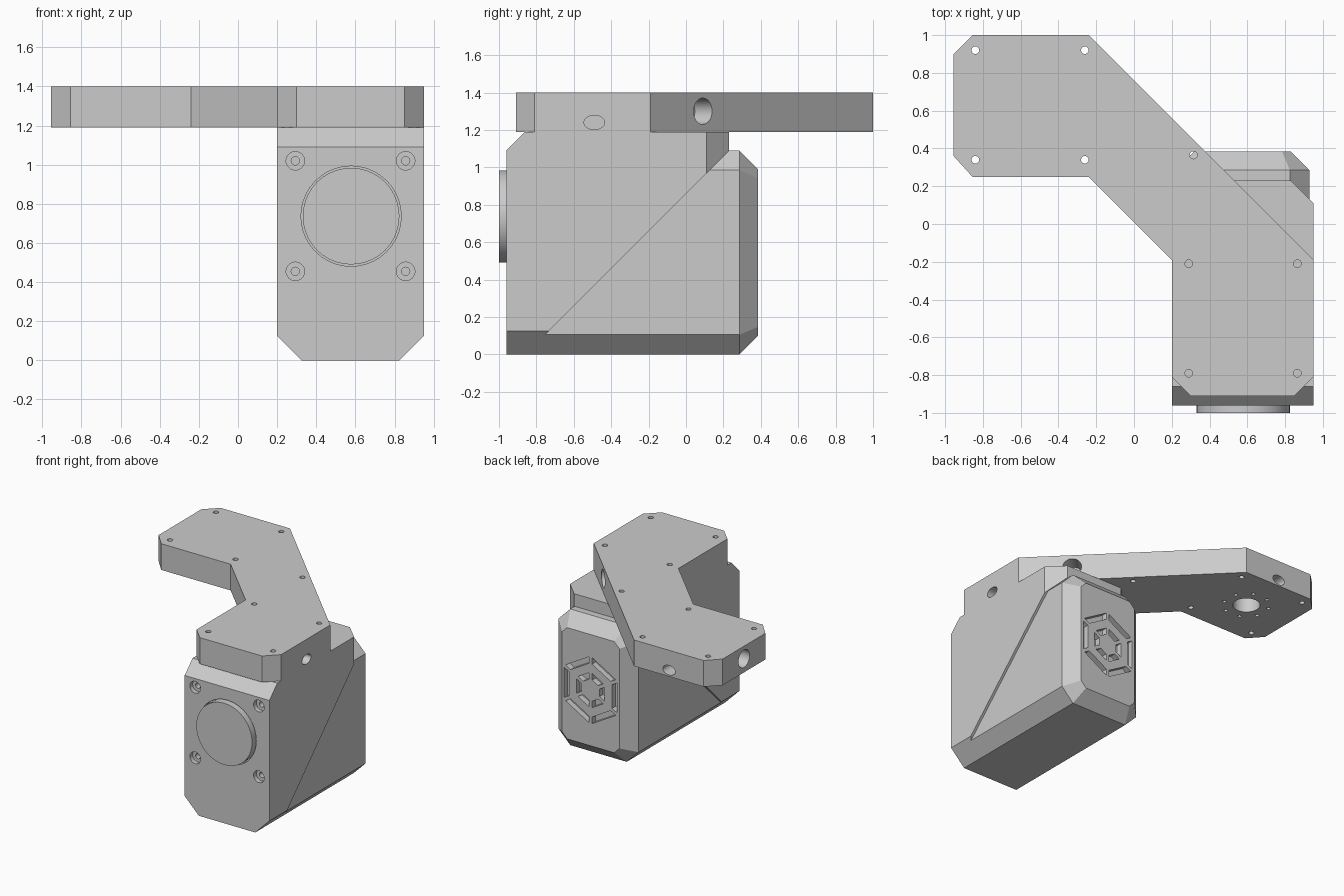
import bpy, bmesh, math
from mathutils import Vector, Matrix

if "Cube" in bpy.data.objects:
    bpy.data.objects.remove(bpy.data.objects["Cube"], do_unlink=True)

grey = bpy.data.materials.new("light_grey")
grey.use_nodes = True
grey.diffuse_color = (0.6, 0.6, 0.6, 1)
grey.node_tree.nodes["Principled BSDF"].inputs["Base Color"].default_value = (0.6, 0.6, 0.6, 1)


def finish(bm, name):
    bmesh.ops.recalc_face_normals(bm, faces=bm.faces)
    mesh = bpy.data.meshes.new(name)
    bm.to_mesh(mesh)
    bm.free()
    mesh.materials.append(grey)
    ob = bpy.data.objects.new(name, mesh)
    bpy.context.collection.objects.link(ob)
    return ob


def prism(bm, points, push):
    face = bm.faces.new([bm.verts.new(p) for p in points])
    out = bmesh.ops.extrude_face_region(bm, geom=[face])["geom"]
    verts = [v for v in out if isinstance(v, bmesh.types.BMVert)]
    bmesh.ops.translate(bm, verts=verts, vec=push)
    return [f for f in out if isinstance(f, bmesh.types.BMFace)][0]


def rod(bm, centre, direction, radius, depth, stretch=1.0):
    """Cylinder reaching the given depth to both sides of its centre."""
    turn = Vector(direction).to_track_quat('Z', 'Y').to_matrix().to_4x4()
    m = Matrix.Translation(centre) @ turn @ Matrix.Diagonal((stretch, 1, 1, 1))
    bmesh.ops.create_cone(bm, cap_ends=True, segments=40, radius1=radius,
                          radius2=radius, depth=2 * depth, matrix=m)


def slice_off(bm, point, normal):
    geom = bm.verts[:] + bm.edges[:] + bm.faces[:]
    cut = bmesh.ops.bisect_plane(bm, geom=geom, plane_co=point, plane_no=normal,
                                 clear_outer=True)["geom_cut"]
    edges = [e for e in cut if isinstance(e, bmesh.types.BMEdge)]
    bmesh.ops.holes_fill(bm, edges=edges, sides=0)


def carve(target, bm):
    cutter = finish(bm, "cutter")
    cutter.hide_render = True
    mod = target.modifiers.new("cut", 'BOOLEAN')
    mod.operation = 'DIFFERENCE'
    mod.solver = 'EXACT'
    mod.object = cutter
    dg = bpy.context.evaluated_depsgraph_get()
    dg.update()
    mesh = bpy.data.meshes.new_from_object(target.evaluated_get(dg))
    target.modifiers.clear()
    target.data = mesh
    bpy.data.objects.remove(cutter, do_unlink=True)


LEFT, RIGHT, MID = 0.2, 0.95, 0.575

# Bent arm plate
bm = bmesh.new()
outline = [(-0.955, 0.36), (-0.955, 0.9), (-0.855, 1), (-0.24, 1), (RIGHT, -0.19),
           (RIGHT, -0.81), (0.85, -0.91), (0.3, -0.91), (LEFT, -0.81),
           (LEFT, -0.19), (-0.24, 0.25), (-0.855, 0.25)]
prism(bm, [(x, y, 1.19) for x, y in outline], (0, 0, 0.21))
arm = finish(bm, "arm_plate")

# Bolt holes, horn seat and cable holes in the arm
bm = bmesh.new()
bolts = [(x, y) for x in (-0.84, -0.26) for y in (0.92, 0.34)]
bolts += [(x, y) for x in (0.29, 0.865) for y in (-0.21, -0.79)] + [(0.315, 0.365)]
for x, y in bolts:
    rod(bm, (x, y, 1.3), (0, 0, 1), 0.02, 0.2)
seat = Vector((-0.55, 0.63, 1.19))
rod(bm, seat, (0, 0, 1), 0.1, 0.12)
for i in range(8):
    a = math.tau * (i + 0.5) / 8
    rod(bm, seat + Vector((math.cos(a), math.sin(a), 0)) * 0.17, (0, 0, 1), 0.014, 0.1)
rod(bm, (RIGHT, -0.49, 1.24), (1, 0, 0), 0.038, 0.16, 1.45)
rod(bm, (-0.55, 1, 1.24), (0, 1, 0), 0.038, 0.14, 1.45)
rod(bm, (-0.955, 0.63, 1.3), (-1, 0, 0), 0.07, 0.15)
rod(bm, (0.67, 0.09, 1.3), (1, 1, 0), 0.07, 0.13)
carve(arm, bm)

# Front housing: a block with chamfers and a diagonal parting face
bm = bmesh.new()
prism(bm, [(LEFT, -0.96, 0), (RIGHT, -0.96, 0), (RIGHT, 0.23, 0), (LEFT, 0.23, 0)],
      (0, 0, 1.19))
slice_off(bm, (MID, -0.96, 1.09), (0, -1, 1))
slice_off(bm, (MID, -0.86, 0), (0, 1, -1))
for side, x in ((-1, LEFT), (1, RIGHT)):
    slice_off(bm, (x, 0.11, 1), (side, 1, 0))
    slice_off(bm, (x, 0, 0.125), (side, 0, -1))
housing = finish(bm, "front_housing")

# Shaft recess and counterbored screw holes
screws = [(MID + s * 0.282, -0.96, z) for s in (-1, 1) for z in (1.02, 0.455)]
bm = bmesh.new()
rod(bm, (MID + 0.003, -0.96, 0.737), (0, -1, 0), 0.256, 0.04)
for p in screws:
    rod(bm, p, (0, -1, 0), 0.047, 0.035)
carve(housing, bm)
bm = bmesh.new()
for p in screws:
    rod(bm, p, (0, -1, 0), 0.021, 0.1)
carve(housing, bm)

# Round output disc
bm = bmesh.new()
rod(bm, (MID + 0.003, -0.95, 0.737), (0, -1, 0), 0.247, 0.05)
disc = finish(bm, "output_disc")


# Rear cover: octagonal prism with a bevelled back, cut along the diagonal
def octagon(y, inset):
    w, h = 0.355 - inset, 0.545 - inset
    c = 0.105 - inset * (2 - math.sqrt(2))
    corners = [(w - c, h), (w, h - c), (w, c - h), (w - c, -h),
               (c - w, -h), (-w, c - h), (-w, h - c), (c - w, h)]
    return [(MID + x, y, 0.545 + z) for x, z in corners]


bm = bmesh.new()
back = prism(bm, octagon(-0.9, 0), (0, 1.185, 0))
grown = bmesh.ops.extrude_face_region(bm, geom=[back])["geom"]
bmesh.ops.delete(bm, geom=[back], context='FACES_ONLY') if back.is_valid else None
rim = [v for v in grown if isinstance(v, bmesh.types.BMVert)]
for v in rim:
    old = v.co.copy()
    near = min(zip(octagon(0, 0), octagon(0.385, 0.1)),
               key=lambda pair: (Vector(pair[0]).xz - old.xz).length)
    v.co = near[1]
slice_off(bm, (MID, -0.86, 0), (0, -1, 1))
cover = finish(bm, "rear_cover")

# Two hexagonal rings of vent slots
bm = bmesh.new()
for inner, outer, half_in, half_out in ((0.19, 0.235, 0.095, 0.12), (0.08, 0.125, 0.03, 0.057)):
    for i in range(6):
        turn = Matrix.Rotation(math.tau * i / 6, 4, 'Y')
        slot = [(inner, 0, -half_in), (outer, 0, -half_out),
                (outer, 0, half_out), (inner, 0, half_in)]
        prism(bm, [turn @ Vector(p) + Vector((MID, 0.34, 0.545)) for p in slot], (0, 0.1, 0))
carve(cover, bm)

# Smooth the round walls, keep edges sharp
bpy.ops.object.select_all(action='DESELECT')
for ob in (arm, housing, disc, cover):
    ob.select_set(True)
    bpy.context.view_layer.objects.active = ob
bpy.ops.object.shade_smooth_by_angle(angle=math.radians(25))
